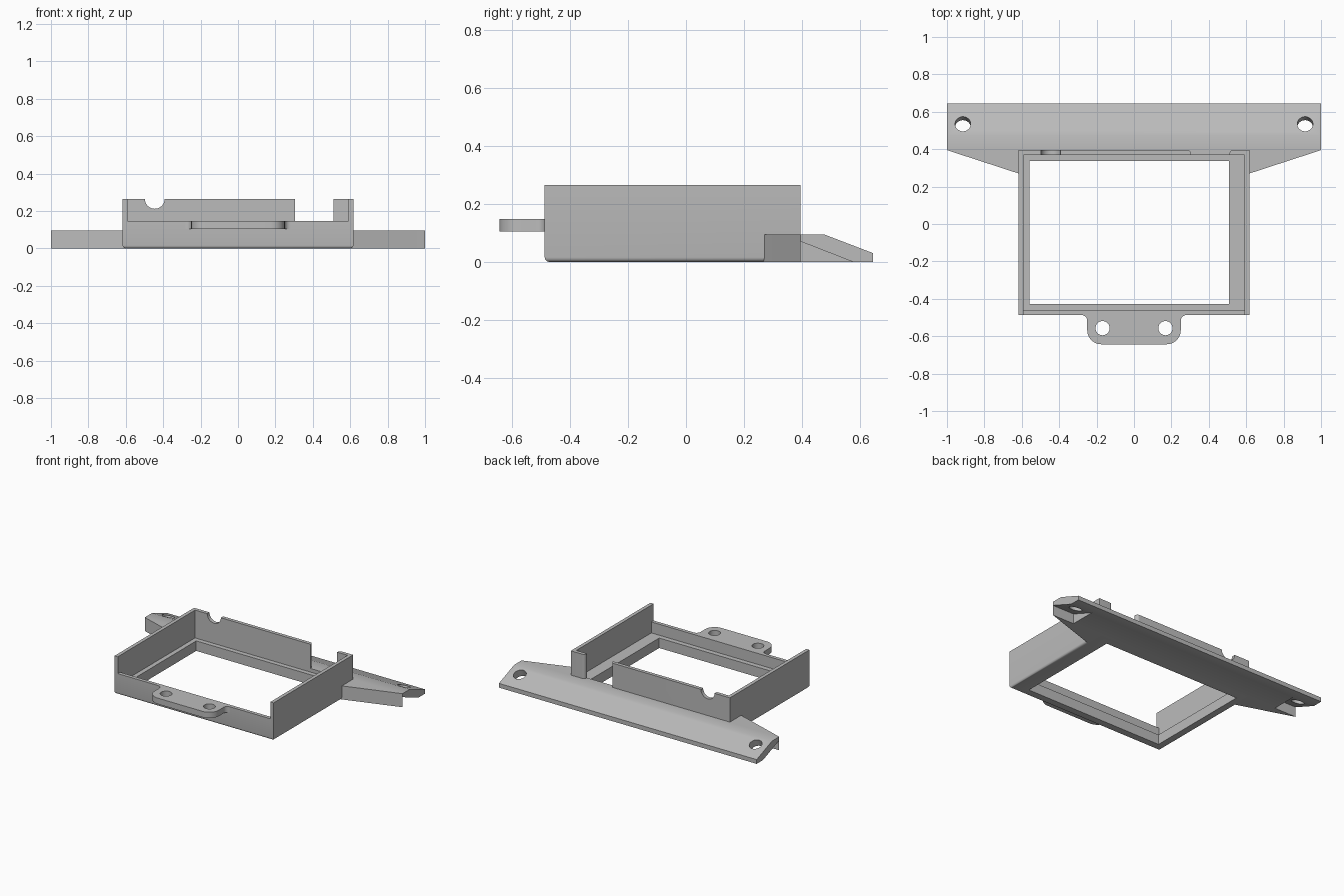
import bpy, bmesh
from math import atan2, cos, pi, sin
from mathutils import Matrix

old = bpy.data.objects.get("Cube")
if old:
    bpy.data.objects.remove(old, do_unlink=True)

grey = bpy.data.materials.new("plain_grey")
grey.use_nodes = True
COLOUR = (0.5, 0.5, 0.5, 1)
grey.diffuse_color = COLOUR
grey.node_tree.nodes["Principled BSDF"].inputs["Base Color"].default_value = COLOUR


def finish(name, bm):
    bmesh.ops.recalc_face_normals(bm, faces=bm.faces)
    mesh = bpy.data.meshes.new(name)
    bm.to_mesh(mesh)
    bm.free()
    ob = bpy.data.objects.new(name, mesh)
    mesh.materials.append(grey)
    bpy.context.collection.objects.link(ob)
    return ob


def prism(name, pts, lo, hi, axis="z"):
    """Extrude an outline: XY outline along z, or YZ outline along x."""
    place = (lambda a, b, h: (a, b, h)) if axis == "z" else (lambda a, b, h: (h, a, b))
    bm = bmesh.new()
    face = bm.faces.new([bm.verts.new(place(a, b, lo)) for a, b in pts])
    top = bmesh.ops.extrude_face_region(bm, geom=[face])["geom"]
    step = place(0, 0, hi - lo)
    bmesh.ops.translate(bm, vec=step, verts=[v for v in top if isinstance(v, bmesh.types.BMVert)])
    return finish(name, bm)


def box(name, x0, x1, y0, y1, z0, z1):
    return prism(name, [(x0, y0), (x1, y0), (x1, y1), (x0, y1)], z0, z1)


def rod(x, y, z, r, tilt=0.0, depth=0.4):
    """Round cutter, tilted about x."""
    bm = bmesh.new()
    bmesh.ops.create_cone(bm, cap_ends=True, segments=40, radius1=r, radius2=r, depth=depth,
                          matrix=Matrix.Translation((x, y, z)) @ Matrix.Rotation(tilt, 4, "X"))
    return finish("cutter", bm)


def cut(ob, cutter):
    mod = ob.modifiers.new("cut", "BOOLEAN")
    mod.operation, mod.solver, mod.object = "DIFFERENCE", "EXACT", cutter
    activate(ob)
    bpy.ops.object.modifier_apply(modifier=mod.name)
    bpy.data.objects.remove(cutter, do_unlink=True)


def activate(ob):
    bpy.ops.object.select_all(action="DESELECT")
    ob.select_set(True)
    bpy.context.view_layer.objects.active = ob


def arc(cx, cy, r, a0, a1, n=8):
    return [(cx + r * cos(a0 + (a1 - a0) * i / n), cy + r * sin(a0 + (a1 - a0) * i / n))
            for i in range(n + 1)]


# Main dimensions
HALF, FRONT, BACK, TOP = 0.617, -0.487, 0.395, 0.265
WALL, LEDGE, LOW = 0.025, 0.07, 0.147
PLATE, LIP, REAR = 0.095, 0.03, 0.645
inner = HALF - WALL

# Open frame with rounded lower edges at the front and sides
frame = box("frame", -HALF, HALF, FRONT, BACK, 0, TOP)
bm = bmesh.new()
bm.from_mesh(frame.data)
low = [e for e in bm.edges if all(v.co.z < 0.001 for v in e.verts)
       and not all(v.co.y > 0 for v in e.verts)]
bmesh.ops.bevel(bm, geom=low, offset=0.016, segments=4, profile=0.5, affect="EDGES")
bm.to_mesh(frame.data)
bm.free()
cut(frame, box("cutter", -inner, inner, FRONT + WALL, BACK - WALL, LEDGE, 0.5))
cut(frame, box("cutter", -0.56, 0.507, -0.427, 0.337, -0.1, 0.2))
cut(frame, box("cutter", -inner, inner, FRONT - 0.1, FRONT + 0.06, LOW, 0.5))

# Cable notch with rounded outer edges, and round notch, in the back wall
mid, half = 0.4075, 0.1025
right = [(half, 0.35)] + arc(half + 0.02, 0.375, 0.02, pi, pi / 2) + [(half + 0.02, 0.45)]
outline = [(mid + x, y) for x, y in right] + [(mid - x, y) for x, y in reversed(right)]
cut(frame, prism("cutter", outline, PLATE, 0.5))
cut(frame, rod(-0.445, BACK, TOP, 0.053, pi / 2, 0.12))

# Rear mounting rail with a sloping top
rail = prism("rear_rail", [(BACK, 0), (REAR, 0), (REAR, LIP), (0.475, PLATE), (BACK, PLATE)],
             -1, 1, "x")
slope = atan2(PLATE - LIP, REAR - 0.475)
for side in (-1, 1):
    # Pocket under each end, parallel to the slope, and its screw hole
    ends = sorted((side * 0.83, side * 1.1))
    cut(rail, prism("cutter", [(0.37, 0.08), (0.575, 0), (0.575, -0.1), (0.37, -0.1)], *ends, "x"))
    cut(rail, rod(side * 0.915, 0.53, 0.06, 0.042, -slope))

# Tapered gussets joining the rail to the frame
gussets = []
for side, label in ((1, "left"), (-1, "right")):
    pts = [(side * 0.6, 0.264), (side * HALF, 0.27), (side, BACK), (side * 0.6, BACK)]
    gussets.append(prism(label + "_gusset", pts, 0, PLATE))

# Front tab with flared root, rounded corners and two holes
r, w, end = 0.075, 0.25, -0.643
edge = arc(w + 0.03, FRONT - 0.03, 0.03, pi / 2, pi) + arc(w - r, end + r, r, 0, -pi / 2)
tab = prism("front_tab", edge + [(-x, y) for x, y in reversed(edge)], 0.105, LOW)
for side in (-1, 1):
    cut(tab, rod(side * 0.168, -0.557, 0.12, 0.038))

for ob in [frame, rail, tab] + gussets:
    activate(ob)
    bpy.ops.object.shade_smooth_by_angle(angle=0.5)
